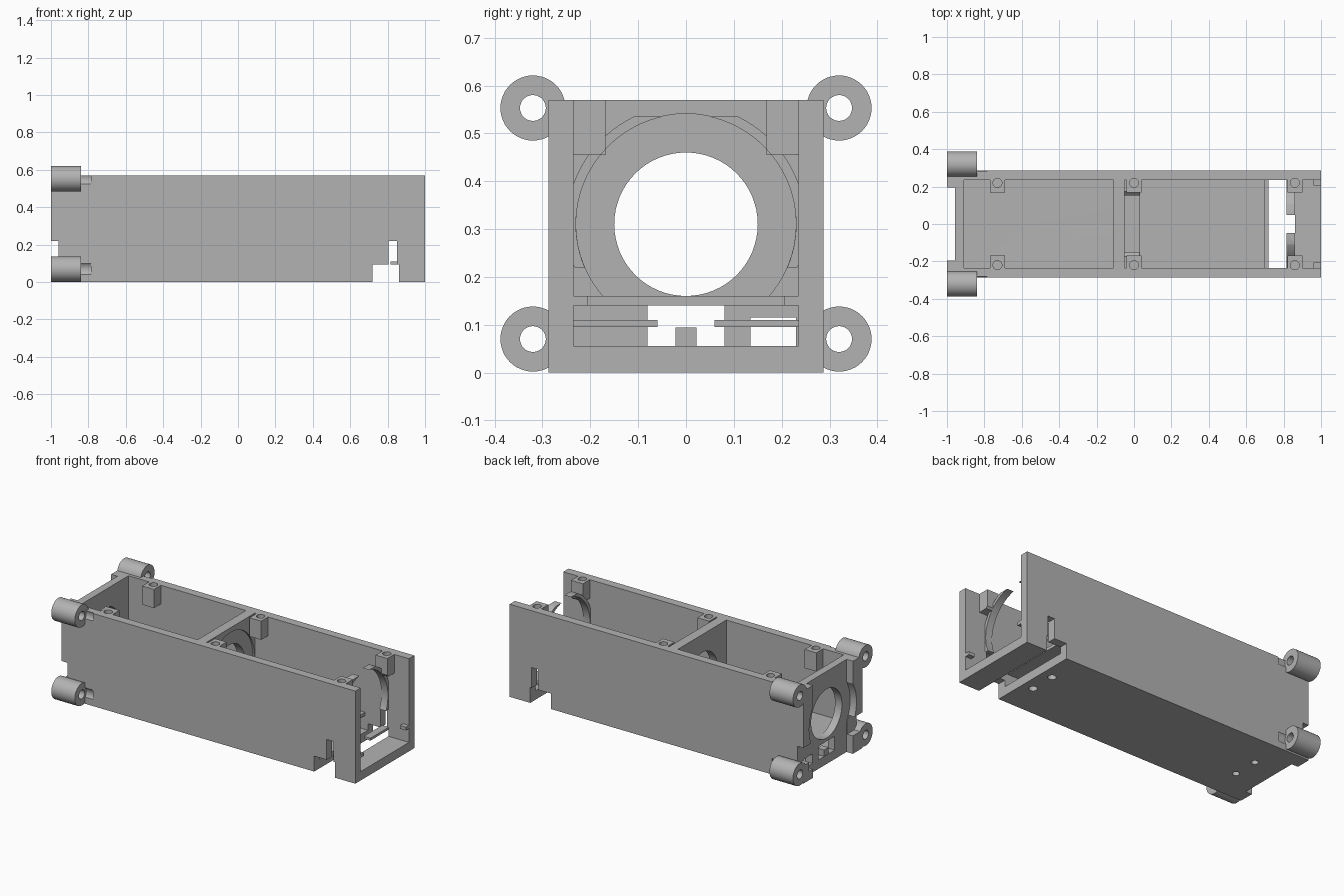
import bpy, math
from mathutils import Matrix

cube = bpy.data.objects.get("Cube")
if cube:
    bpy.data.objects.remove(cube, do_unlink=True)

grey = bpy.data.materials.new("plain grey")
grey.use_nodes = True
grey.diffuse_color = (0.45, 0.45, 0.45, 1)
grey.node_tree.nodes["Principled BSDF"].inputs["Base Color"].default_value = (0.45, 0.45, 0.45, 1)


def finish(name):
    ob = bpy.context.object
    ob.name = name
    ob.data.transform(ob.matrix_basis)
    ob.matrix_basis = Matrix()
    ob.data.materials.append(grey)
    return ob


def box(name, x, y, z):
    mid = [(a + b) / 2 for a, b in (x, y, z)]
    bpy.ops.mesh.primitive_cube_add(size=1, location=mid)
    bpy.context.object.scale = [b - a for a, b in (x, y, z)]
    bpy.context.view_layer.update()
    return finish(name)


def tube(name, r, x, y, z, sides=64):
    """Cylinder running along x."""
    bpy.ops.mesh.primitive_cylinder_add(
        vertices=sides, radius=r, depth=x[1] - x[0],
        location=((x[0] + x[1]) / 2, y, z), rotation=(0, math.pi / 2, 0))
    bpy.context.view_layer.update()
    return finish(name)


def peg(name, r, x, y, z):
    """Cylinder running along z."""
    bpy.ops.mesh.primitive_cylinder_add(
        vertices=24, radius=r, depth=z[1] - z[0], location=(x, y, (z[0] + z[1]) / 2))
    bpy.context.view_layer.update()
    return finish(name)


def combine(ob, tool, how="DIFFERENCE"):
    mod = ob.modifiers.new(how.lower(), "BOOLEAN")
    mod.operation, mod.solver, mod.object = how, "EXACT", tool
    bpy.context.view_layer.objects.active = ob
    bpy.ops.object.modifier_apply(modifier=mod.name)
    bpy.data.objects.remove(tool, do_unlink=True)


def smooth(ob):
    bpy.ops.object.select_all(action="DESELECT")
    ob.select_set(True)
    bpy.context.view_layer.objects.active = ob
    bpy.ops.object.shade_smooth_by_angle(angle=math.radians(30))


W, IN, H, AXIS = 0.287, 0.235, 0.57, 0.31   # half widths, height, bore axis

# Housing with two compartments above a shelf and a tray below it
body = box("housing", (-1, 1), (-W, W), (0, H))
for x, z in [((-0.91, -0.11), (0.16, 0.7)), ((-0.05, 1.1), (0.16, 0.7)),
             ((-0.91, 0.69), (0.055, 0.14)), ((0.7, 1.1), (0.055, 0.3)),
             ((0.6, 0.75), (0.055, 0.14))]:
    combine(body, box("cutter", x, (-IN, IN), z))

# Side notches, floor gap and the end recess
for x, z in [((0.72, 0.86), (-0.1, 0.095)), ((0.805, 0.85), (0.05, 0.22)),
             ((-1.1, -0.96), (0.11, 0.22))]:
    combine(body, box("cutter", x, (-1, 1), z))
combine(body, box("cutter", (-1.1, -0.957), (-0.195, 0.195), (-0.1, 0.7)))
combine(body, tube("cutter", 0.23, (-1.1, -0.957), 0, AXIS))

# Bores through the cross walls, with a shallow seat on the middle one
combine(body, tube("cutter", 0.15, (-1.1, 0.02), 0, AXIS))
combine(body, tube("cutter", 0.23, (-0.06, 0.03), 0, AXIS + 0.001))

# Cable windows in the end wall
combine(body, box("cutter", (-1.1, -0.9), (-0.08, 0.08), (0.055, 0.14)))
combine(body, box("cutter", (-1.1, -0.9), (0.135, 0.23), (0.055, 0.115)))

# Cover screw posts
for x in (-0.73, 0, 0.86):
    for s in (-1, 1):
        y = sorted((s * 0.168, s * 0.25))
        combine(body, box("post", (x - 0.04, x + 0.04), y, (0.455, H)), "UNION")
combine(body, tube("cutter", 0.23, (0.78, 0.95), 0, AXIS))
for x in (-0.73, 0, 0.86):
    for s in (-1, 1):
        combine(body, peg("cutter", 0.024, x, s * 0.22, (0.47, 0.7)))

# Floor holes, blind shelf holes and screw head pockets
for s in (-1, 1):
    combine(body, peg("cutter", 0.024, 0.65, s * 0.08, (-0.1, 0.08)))
    combine(body, peg("cutter", 0.024, 0.65, s * 0.08, (0.152, 0.2)))
    combine(body, peg("cutter", 0.02, -0.79, s * 0.08, (-0.1, 0.08)))
    for z in (0.07, 0.553):
        combine(body, tube("cutter", 0.044, (-0.85, -0.785), s * 0.32, z, 32))
smooth(body)

# Mounting bosses
for s, side in ((-1, "right"), (1, "left")):
    for z, level in ((0.07, "lower"), (0.553, "upper")):
        boss = tube(f"{side}_{level}_boss", 0.068, (-1, -0.84), s * 0.32, z, 48)
        combine(boss, tube("cutter", 0.027, (-1.1, -0.7), s * 0.32, z, 32))
        smooth(boss)

# Broken retaining ring in the open end
ring = tube("retaining_ring", 0.25, (0.815, 0.86), 0, AXIS, 96)
combine(ring, tube("cutter", 0.23, (0.7, 1), 0, AXIS, 96))
combine(ring, box("clip", (0.7, 1), (-0.24, 0.24), (0.22, 0.535)), "INTERSECT")
smooth(ring)

# Lips under the ring and wall rails
for s, side in ((-1, "right"), (1, "left")):
    box(f"{side}_lip", (0.815, 0.86), sorted((s * 0.06, s * 0.24)), (0.095, 0.11))
    box(f"{side}_rail", (0.96, 1), sorted((s * 0.205, s * 0.24)), (0.14, 0.16))

# Small tab in the cable window
box("window_tab", (-0.955, -0.91), (-0.022, 0.022), (0.05, 0.094))
